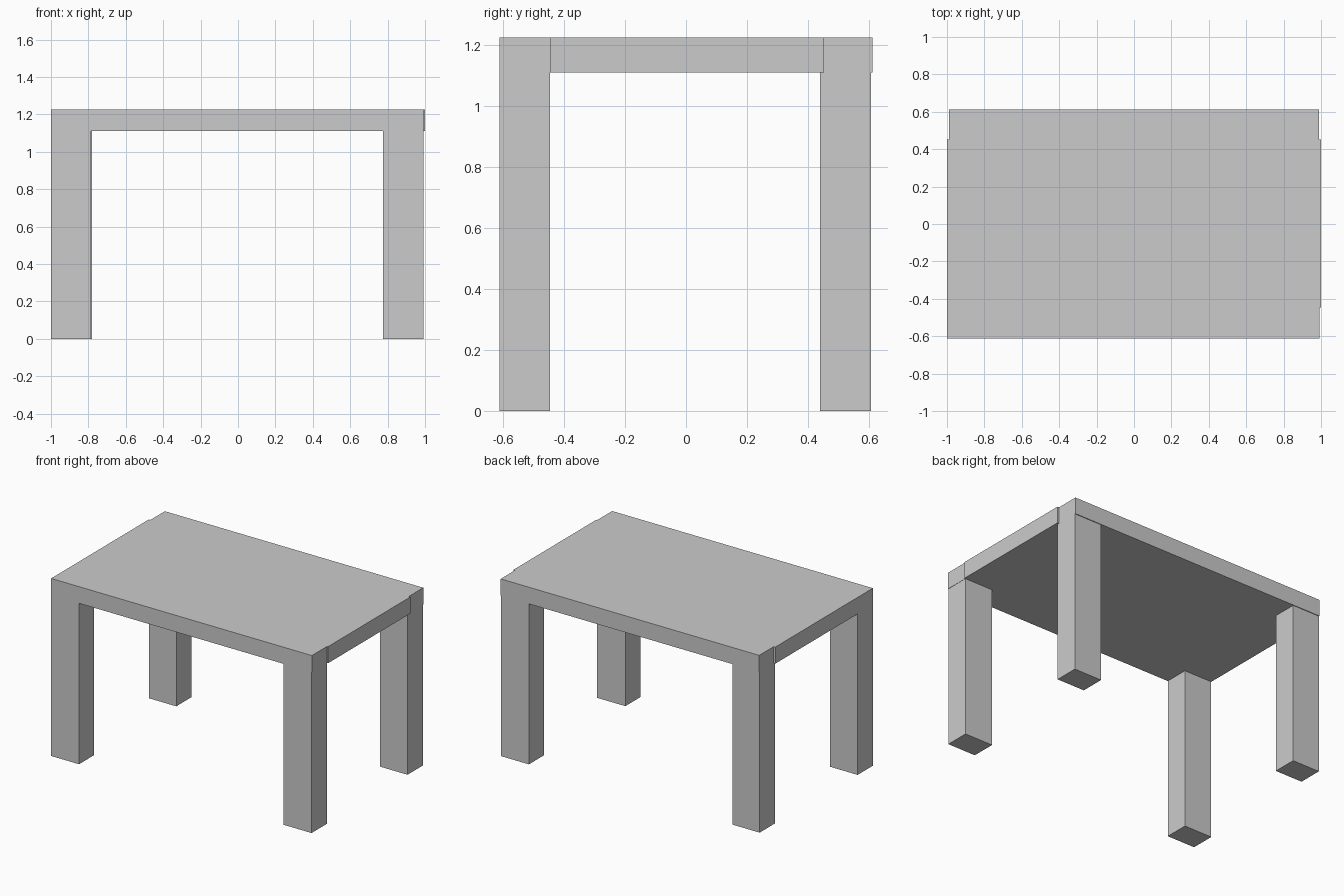
import bpy, bmesh

if "Cube" in bpy.data.objects:
    bpy.data.objects.remove(bpy.data.objects["Cube"])

TOP, UNDER = 1.227, 1.112


def prism(name, outline, z0, z1):
    """Extrude a counter-clockwise XY outline from z0 to z1."""
    bm = bmesh.new()
    face = bm.faces.new([bm.verts.new((x, y, z0)) for x, y in outline])
    ext = bmesh.ops.extrude_face_region(bm, geom=[face], use_keep_orig=True)
    verts = [g for g in ext["geom"] if isinstance(g, bmesh.types.BMVert)]
    bmesh.ops.translate(bm, verts=verts, vec=(0, 0, z1 - z0))
    bmesh.ops.recalc_face_normals(bm, faces=bm.faces)
    mesh = bpy.data.meshes.new(name)
    bm.to_mesh(mesh)
    bm.free()
    obj = bpy.data.objects.new(name, mesh)
    bpy.context.collection.objects.link(obj)
    return obj


def leg(name, x0, x1, y0, y1):
    return prism(name, [(x0, y0), (x1, y0), (x1, y1), (x0, y1)], 0, UNDER)


# Table top, slightly stepped in at the corners above the legs
prism("table_top", [
    (-1.0, -0.612), (0.993, -0.612), (0.993, -0.446), (1.0, -0.446),
    (1.0, 0.453), (0.988, 0.453), (0.988, 0.612),
    (-0.988, 0.612), (-0.988, 0.453), (-1.0, 0.453)], UNDER, TOP)

# Four square legs, the back pair set in a touch from the edge
leg("front_left_leg", -1.0, -0.787, -0.612, -0.446)
leg("front_right_leg", 0.776, 0.991, -0.612, -0.446)
leg("back_left_leg", -0.988, -0.78, 0.44, 0.607)
leg("back_right_leg", 0.776, 0.988, 0.44, 0.607)
